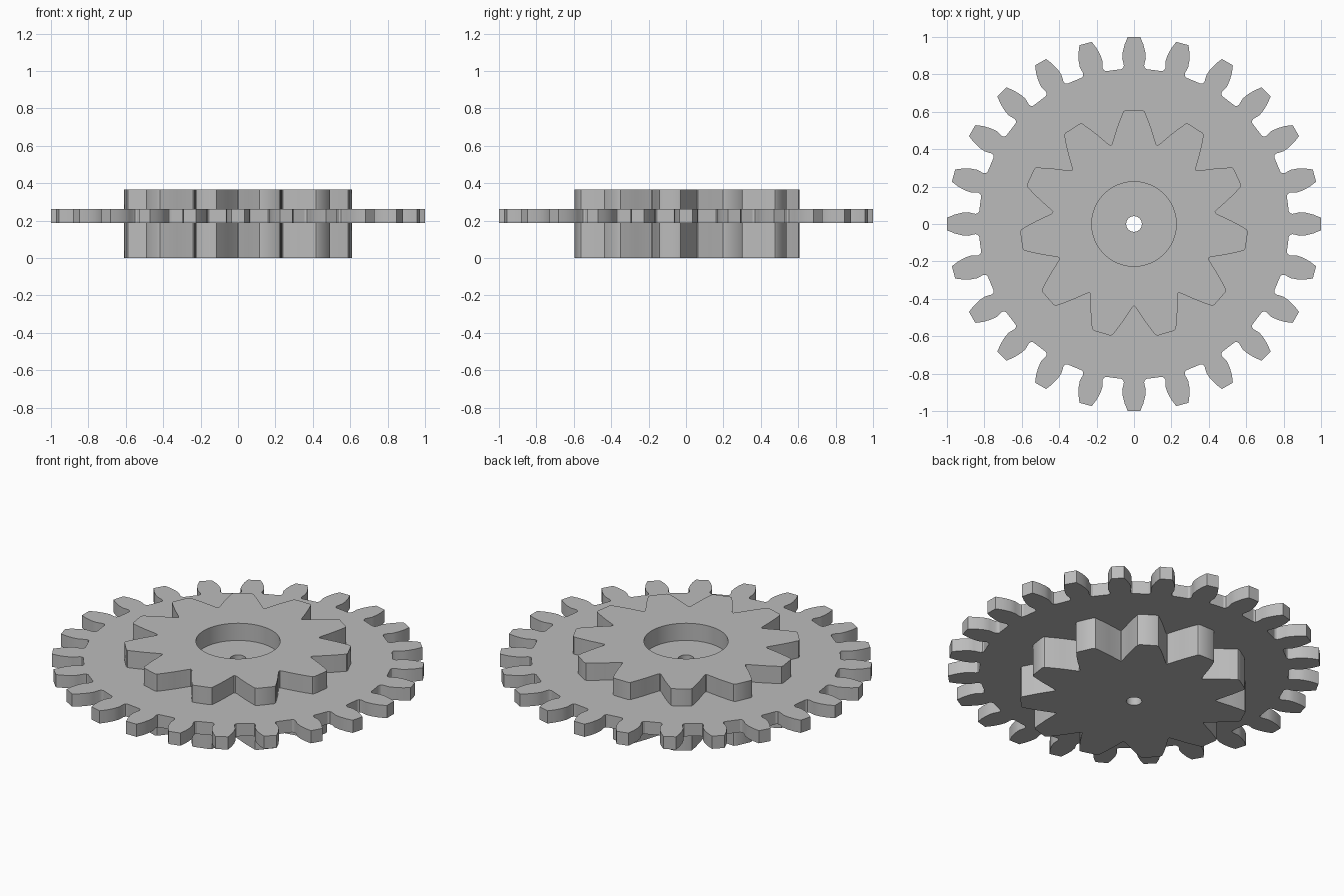
import bpy, bmesh
from math import sin, cos, atan2, hypot, tau

cube = bpy.data.objects.get("Cube")
if cube:
    bpy.data.objects.remove(cube, do_unlink=True)

# Flat grey finish
grey = bpy.data.materials.new("plain_grey")
grey.use_nodes = True
colour = (0.5, 0.5, 0.5, 1)
grey.diffuse_color = colour
grey.node_tree.nodes["Principled BSDF"].inputs["Base Color"].default_value = colour


def toothed(count, half_tooth):
    """Closed outline from half a tooth, given as (half width, height) from root to tip."""
    tooth = half_tooth + [(-x, y) for x, y in reversed(half_tooth)]
    outline = []
    for i in range(count):
        turn = tau * i / count
        for x, y in tooth:
            a = atan2(y, x) + turn
            r = hypot(x, y)
            outline.append((r * cos(a), r * sin(a)))
    return outline


def circle(radius, sides):
    return [(radius * cos(tau * i / sides), radius * sin(tau * i / sides)) for i in range(sides)]


# Outlines of the parts
wheel = toothed(24, [(0.066, 0.828), (0.057, 0.836), (0.054, 0.848), (0.063, 0.885),
                     (0.060, 0.92), (0.050, 0.96), (0.034, 0.999)])
pinion = toothed(11, [(0.121, 0.422), (0.116, 0.432), (0.092, 0.51), (0.074, 0.56),
                      (0.061, 0.592), (0.057, 0.602), (0.045, 0.608)])
recess = circle(0.226, 64)
bore = circle(0.042, 32)

# Heights
wheel_low, wheel_high, top = 0.188, 0.263, 0.365

# Closed chain of rims: each pair is a wall, the gaps between pairs are flat faces
walls = [(pinion, 0, wheel_low), (wheel, wheel_low, wheel_high), (pinion, wheel_high, top),
         (recess, top, wheel_high), (bore, wheel_high, 0)]

bm = bmesh.new()


def add_rim(outline, z):
    verts = [bm.verts.new((x, y, z)) for x, y in outline]
    return [bm.edges.new((v, verts[i - 1])) for i, v in enumerate(verts)]


rims = []
for outline, z_start, z_end in walls:
    start, end = add_rim(outline, z_start), add_rim(outline, z_end)
    bmesh.ops.bridge_loops(bm, edges=start + end)
    rims.append((start, end))

for i, (start, end) in enumerate(rims):
    bmesh.ops.triangle_fill(bm, edges=rims[i - 1][1] + start, use_beauty=True)

bmesh.ops.recalc_face_normals(bm, faces=bm.faces[:])

mesh = bpy.data.meshes.new("double_gear")
bm.to_mesh(mesh)
bm.free()
mesh.materials.append(grey)
gear = bpy.data.objects.new("double_gear", mesh)
bpy.context.collection.objects.link(gear)

# Smooth tooth flanks and bores, crisp rims
bpy.ops.object.select_all(action="DESELECT")
gear.select_set(True)
bpy.context.view_layer.objects.active = gear
bpy.ops.object.shade_smooth_by_angle(angle=tau / 12)
